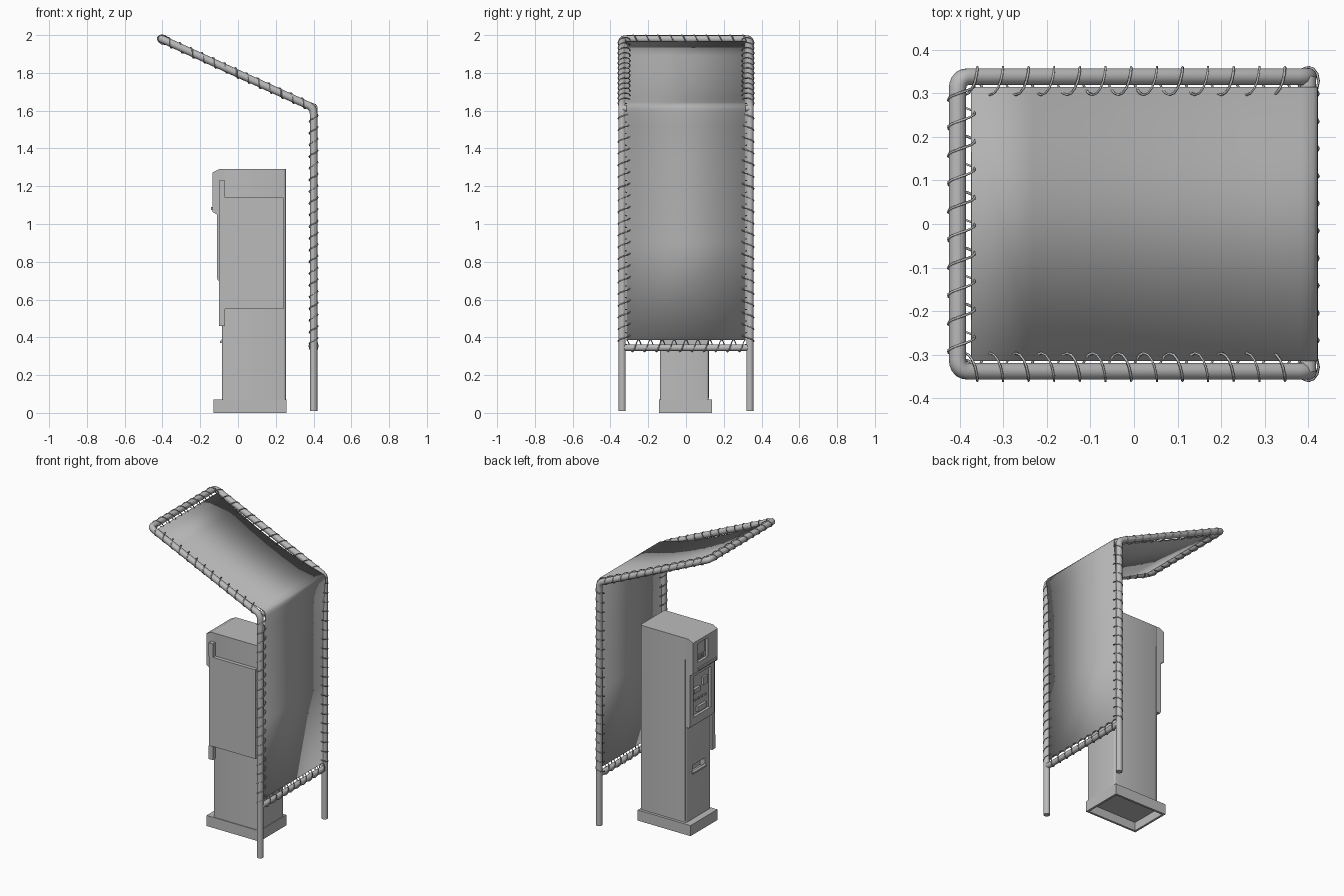
import bpy, bmesh, math
from mathutils import Vector as V

cube = bpy.data.objects.get("Cube")
if cube:
    bpy.data.objects.remove(cube, do_unlink=True)


def material(name, value):
    m = bpy.data.materials.new(name)
    m.use_nodes = True
    m.diffuse_color = (value, value, value, 1)
    m.node_tree.nodes["Principled BSDF"].inputs["Base Color"].default_value = m.diffuse_color
    return m


GREY = material("painted grey metal", 0.5)
CLOTH = material("grey canvas", 0.45)


def add(name, data, mat):
    data.materials.append(mat)
    ob = bpy.data.objects.new(name, data)
    bpy.context.collection.objects.link(ob)
    return ob


def finish(name, bm, mat):
    me = bpy.data.meshes.new(name)
    bmesh.ops.recalc_face_normals(bm, faces=bm.faces)
    bm.to_mesh(me)
    bm.free()
    return add(name, me, mat)


def modify(ob, kind, **settings):
    mod = ob.modifiers.new(kind.title(), kind)
    for key, value in settings.items():
        setattr(mod, key, value)
    return mod


def smooth(ob):
    bpy.ops.object.select_all(action="DESELECT")
    ob.select_set(True)
    bpy.context.view_layer.objects.active = ob
    bpy.ops.object.shade_smooth_by_angle(angle=math.radians(35))


def box(name, x, y, z, bevel=0.0, open_bottom=False):
    """Box from its (low, high) limits on each axis."""
    bm = bmesh.new()
    bmesh.ops.create_cube(bm, size=1)
    for v in bm.verts:
        v.co = [lo + (c + 0.5) * (hi - lo) for c, (lo, hi) in zip(v.co, (x, y, z))]
    if open_bottom:
        low = [f for f in bm.faces if f.calc_center_median().z < z[0] + 1e-5]
        bmesh.ops.delete(bm, geom=low, context="FACES_ONLY")
    if bevel:
        upright = [e for e in bm.edges if abs(e.verts[0].co.z - e.verts[1].co.z) > 1e-4]
        bmesh.ops.bevel(bm, geom=upright, offset=bevel, segments=3, profile=0.5, affect="EDGES")
    return finish(name, bm, GREY)


def prism(name, profile, y):
    """Closed x-z profile extruded along y."""
    bm = bmesh.new()
    face = bm.faces.new([bm.verts.new((px, y[0], pz)) for px, pz in profile])
    new = bmesh.ops.extrude_face_region(bm, geom=[face])["geom"]
    bmesh.ops.translate(bm, vec=(0, y[1] - y[0], 0),
                        verts=[g for g in new if isinstance(g, bmesh.types.BMVert)])
    return finish(name, bm, GREY)


def cut(ob, x, y, z):
    cutter = box("recess_cutter", x, y, z)
    cutter.hide_render = True
    mod = modify(ob, "BOOLEAN", object=cutter, operation="DIFFERENCE", solver="EXACT")
    bpy.context.view_layer.objects.active = ob
    bpy.ops.object.modifier_apply(modifier=mod.name)
    bpy.data.objects.remove(cutter, do_unlink=True)


def tube(name, points, radius, resolution):
    cu = bpy.data.curves.new(name, "CURVE")
    cu.dimensions = "3D"
    cu.bevel_depth, cu.bevel_resolution, cu.use_fill_caps = radius, resolution, True
    sp = cu.splines.new("POLY")
    sp.points.add(len(points) - 1)
    for p, co in zip(sp.points, points):
        p.co = (*co, 1)
    return add(name, cu, GREY)


def rounded(points, radius):
    """Replace the inner corners of a path with small arcs."""
    out = [points[0]]
    for a, b, c in zip(points, points[1:], points[2:]):
        p, q = b + (a - b).normalized() * radius, b + (c - b).normalized() * radius
        for i in range(6):
            t = i / 5
            out.append(p * (1 - t) ** 2 + b * 2 * t * (1 - t) + q * t * t)
    return out + [points[-1]]


# Shelter frame: posts, rafters and front bar in one bent pipe
HALF, PIPE = 0.338, 0.02


def corner(x, z, side):
    return V((x, side * HALF, z))


path = [corner(x, z, 1) for x, z in ((0.4, 0.01), (0.4, 1.615), (-0.405, 1.98))]
path += [V((p.x, -p.y, p.z)) for p in reversed(path)]
tube("shelter_frame", rounded(path, 0.03), PIPE, 3)
tube("lower_rail", [corner(0.4, 0.345, s) for s in (-1, 1)], 0.018, 3)
tube("bend_rail", [corner(0.4, 1.612, s) for s in (-1, 1)], 0.018, 3)

# Canvas sheet, wrapped over the bend and sagging under the roof
bend = V((0.4, 0, 1.615))
slope = V((-0.805, 0, 0.365))
up = V((-slope.z * slope.x, 0, slope.x ** 2)).normalized()
up = V((0.413, 0, 0.911))
sheet_line = [(0.4, 0.385), (0.4, 0.9), (0.403, 1.35), (0.412, 1.52),
              (0.42, 1.6), (0.419, 1.62), (0.41, 1.633)]
for t, lift in ((0.03, 0.018), (0.15, 0), (0.3, -0.013), (0.45, -0.019),
                (0.6, -0.018), (0.78, -0.01), (0.96, 0)):
    p = bend + slope * t + up * lift
    sheet_line.append((p.x, p.z))
bm = bmesh.new()
rows = [[bm.verts.new((x, s * 0.314, z)) for s in (-1, 1)] for x, z in sheet_line]
for (a, b), (c, d) in zip(rows, rows[1:]):
    bm.faces.new((a, b, d, c))
sheet = finish("canvas_sheet", bm, CLOTH)
modify(sheet, "SOLIDIFY", thickness=0.004, offset=0)
smooth(sheet)


# Cord lacing wound round the pipes and through the sheet edge
def lace(name, a, b, inward, out):
    turns = round((b - a).length / 0.0625)
    points = []
    for i in range(turns * 12 + 1):
        ang = i * math.tau / 12
        points.append(a.lerp(b, i / (turns * 12)) + inward * (0.010 + 0.032 * math.cos(ang))
                      - out * 0.0235 * math.sin(ang))
    tube(name, points, 0.003, 0)


for side, label in ((1, "back"), (-1, "front")):
    inward = V((0, -side, 0))
    lace(label + "_post_lacing", corner(0.4, 0.35, side), corner(0.4, 1.59, side),
         inward, V((1, 0, 0)))
    start = corner(bend.x, bend.z, side)
    lace(label + "_rafter_lacing", start + slope * 0.03, start + slope * 0.98, inward, up)
lace("top_bar_lacing", corner(-0.405, 1.98, -0.95), corner(-0.405, 1.98, 0.95),
     -slope.normalized(), up)
lace("lower_rail_lacing", corner(0.4, 0.345, -0.93), corner(0.4, 0.345, 0.93),
     V((0, 0, 1)), V((1, 0, 0)))

# Machine plinth, hollow underneath
plinth = box("plinth", (-0.13, 0.257), (-0.143, 0.138), (0, 0.07), open_bottom=True)
modify(plinth, "SOLIDIFY", thickness=0.02, offset=-1)

# Machine cabinet with rounded upright edges and a dispensing slot
WIDE = (-0.138, 0.12)
cabinet = box("cabinet", (-0.085, 0.253), WIDE, (0.065, 1.29), bevel=0.012)
cut(cabinet, (-0.1, -0.05), (-0.075, 0.055), (0.37, 0.425))
smooth(cabinet)
prism("slot_lip", [(-0.085, 0.37), (-0.095, 0.37), (-0.095, 0.38), (-0.085, 0.39)], (-0.08, 0.06))

# Head with chamfered top and sunken screen
head = prism("head", [(-0.08, 1.29), (-0.1, 1.29), (-0.136, 1.272), (-0.136, 1.065),
                      (-0.112, 1.05), (-0.08, 1.05)], WIDE)
cut(head, (-0.2, -0.118), (-0.035, 0.07), (1.125, 1.25))
box("screen", (-0.123, -0.11), (-0.025, 0.06), (1.165, 1.24))
for i in range(3):
    y = -0.015 + i * 0.028
    box("screen_key", (-0.123, -0.11), (y, y + 0.018), (1.135, 1.153))
box("head_shelf", (-0.144, -0.13), (-0.12, 0.07), (1.075, 1.09))

# Control panel: raised surround, slots and buttons
panel = prism("control_surround", [(-0.08, 1.055), (-0.112, 1.055), (-0.112, 0.715),
                                   (-0.105, 0.7), (-0.08, 0.7)], WIDE)
cut(panel, (-0.2, -0.094), (-0.1, 0.082), (0.76, 1.03))
box("card_slot", (-0.112, -0.09), (0.005, 0.07), (0.91, 0.94))
box("note_slot", (-0.106, -0.09), (-0.08, -0.03), (0.93, 0.98))
box("coin_tray", (-0.11, -0.09), (-0.06, 0.03), (0.775, 0.81))
for y in (-0.07, -0.035, 0.0, 0.035):
    box("button", (-0.1, -0.09), (y, y + 0.014), (0.85, 0.864))

# Side door with hinge blocks and the seam on the other side
box("side_door", (-0.1, 0.24), (-0.162, -0.13), (0.55, 1.14))
for z in (0.46, 1.14):
    box("hinge_block", (-0.1, -0.07), (-0.164, -0.13), (z, z + 0.09))
box("side_seam", (-0.079, -0.073), (0.11, 0.123), (0.08, 1.15))
